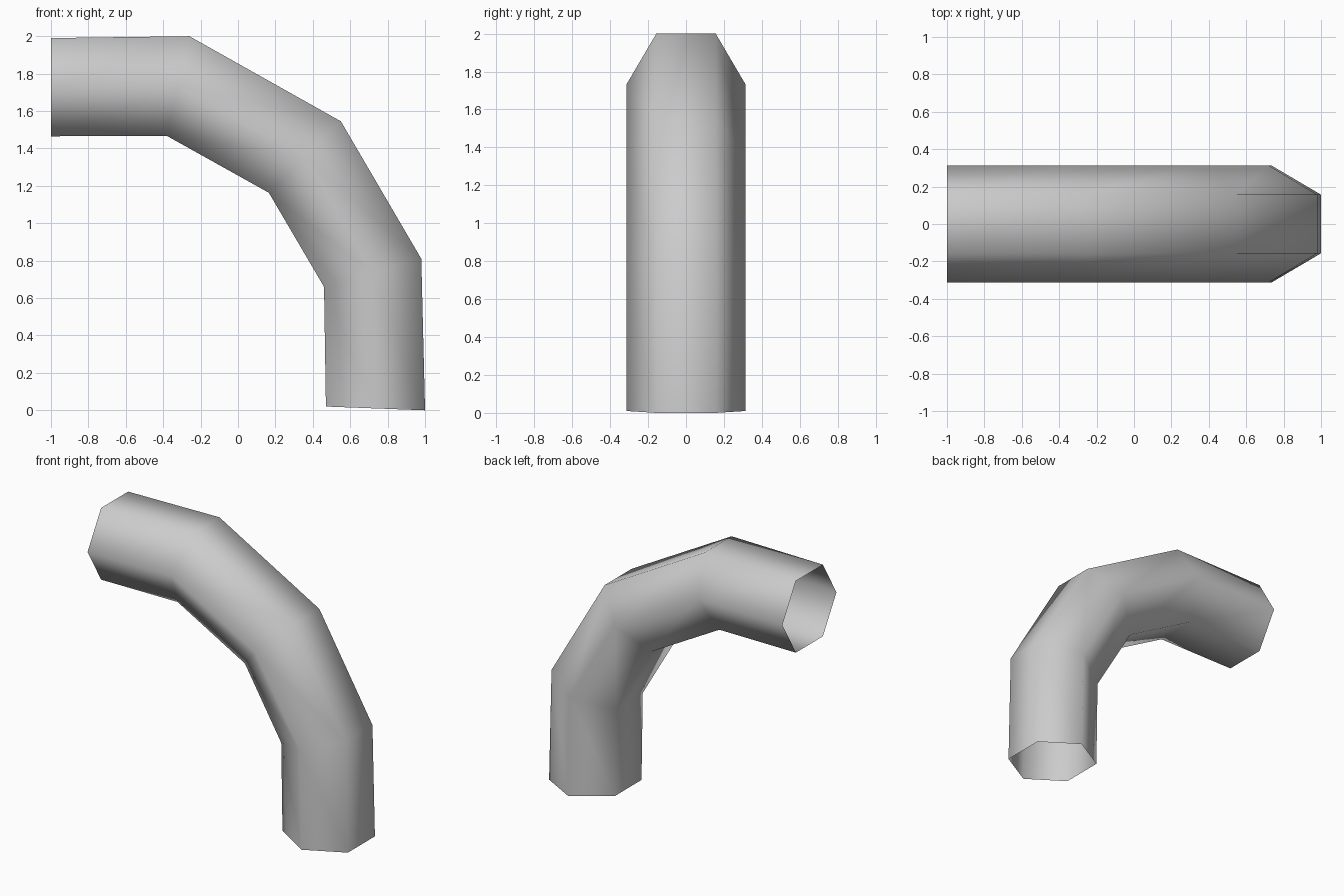
import bpy, bmesh
from mathutils import Vector

cube = bpy.data.objects.get("Cube")
if cube:
    bpy.data.objects.remove(cube, do_unlink=True)

# Plain grey finish
grey = bpy.data.materials.new("plain_grey")
grey.use_nodes = True
colour = (0.6, 0.6, 0.6, 1)
grey.diffuse_color = colour
grey.node_tree.nodes["Principled BSDF"].inputs["Base Color"].default_value = colour

# Bend stations: outer and inner (x, z) of each hexagonal section
stations = [
    ((-1.0, 1.99), (-1.0, 1.465)),
    ((-0.26, 2.0), (-0.38, 1.467)),
    ((0.55, 1.545), (0.165, 1.163)),
    ((0.98, 0.81), (0.46, 0.66)),
    ((1.0, 0.0), (0.47, 0.02)),
]
HALF_WIDTH = 0.313
# Hexagon corners: side position and share of the way from inner to outer
corners = [(0.5, 1), (1, 0.5), (0.5, 0), (-0.5, 0), (-1, 0.5), (-0.5, 1)]

# Open-ended elbow pipe, lofted through the stations
bm = bmesh.new()
rings = []
for outer, inner in stations:
    ring = []
    for side, share in corners:
        p = Vector(inner).lerp(Vector(outer), share)
        ring.append(bm.verts.new((p.x, side * HALF_WIDTH, p.y)))
    rings.append(ring)
for a, b in zip(rings, rings[1:]):
    for i in range(len(corners)):
        j = (i + 1) % len(corners)
        bm.faces.new((a[i], a[j], b[j], b[i]))
bmesh.ops.recalc_face_normals(bm, faces=bm.faces)
# The tube is open, so make sure its top faces outwards
bm.faces.ensure_lookup_table()
top = max(bm.faces, key=lambda f: f.calc_center_median().z)
if top.normal.z < 0:
    bmesh.ops.reverse_faces(bm, faces=bm.faces)
for f in bm.faces:
    f.smooth = True

mesh = bpy.data.meshes.new("elbow_pipe")
bm.to_mesh(mesh)
bm.free()
mesh.materials.append(grey)
pipe = bpy.data.objects.new("elbow_pipe", mesh)
bpy.context.collection.objects.link(pipe)
